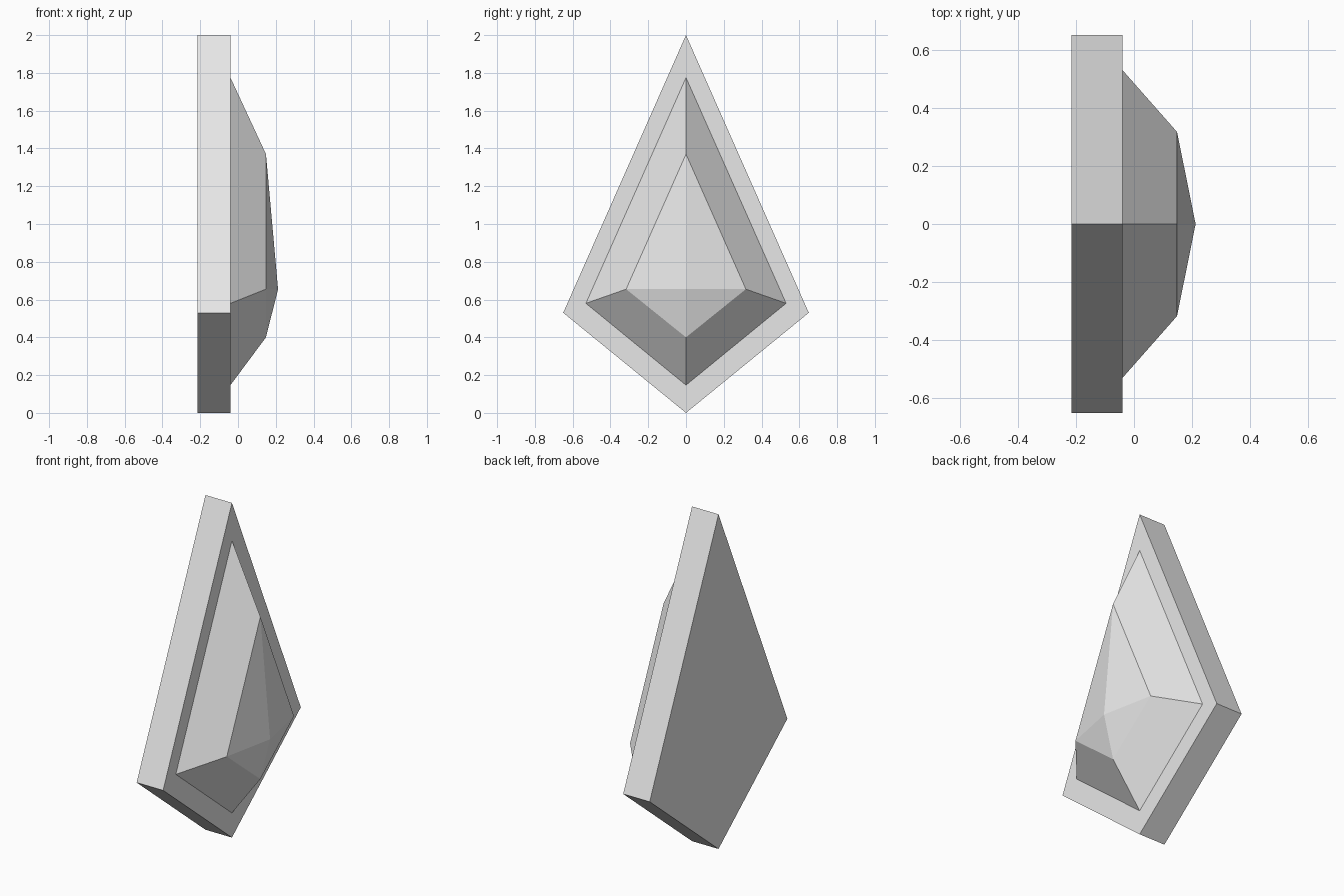
import bpy
import bmesh

if "Cube" in bpy.data.objects:
    bpy.data.objects.remove(bpy.data.objects["Cube"])

grey = bpy.data.materials.new("light grey")
grey.diffuse_color = (0.8, 0.8, 0.8, 1)
grey.use_nodes = True
grey.node_tree.nodes["Principled BSDF"].inputs["Base Color"].default_value = grey.diffuse_color


def kite(x, half_width, bottom, middle, top):
    """Four corners of an upright kite in the plane at x."""
    return [(x, 0, bottom), (x, half_width, middle), (x, 0, top), (x, -half_width, middle)]


def build(name, rings, tip=None):
    """Loft between kites; close with a flat face or a pointed tip."""
    bm = bmesh.new()
    loops = [[bm.verts.new(p) for p in ring] for ring in rings]
    for a, b in zip(loops, loops[1:]):
        for i in range(4):
            j = (i + 1) % 4
            bm.faces.new((a[i], a[j], b[j], b[i]))
    bm.faces.new(loops[0][::-1])
    last = loops[-1]
    if tip:
        point = bm.verts.new(tip)
        for i in range(4):
            bm.faces.new((last[i], last[(i + 1) % 4], point))
    else:
        bm.faces.new(last)
    bmesh.ops.recalc_face_normals(bm, faces=bm.faces)
    mesh = bpy.data.meshes.new(name)
    bm.to_mesh(mesh)
    bm.free()
    mesh.materials.append(grey)
    obj = bpy.data.objects.new(name, mesh)
    bpy.context.collection.objects.link(obj)
    return obj


# Flat kite-shaped backing plate
build("backing_plate", [kite(-0.215, 0.65, 0, 0.53, 2), kite(-0.04, 0.65, 0, 0.53, 2)])

# Faceted gem with bevelled sides and a shallow pointed crown
build("faceted_gem",
      [kite(-0.04, 0.53, 0.147, 0.58, 1.775), kite(0.148, 0.317, 0.40, 0.655, 1.37)],
      tip=(0.212, 0, 0.655))
